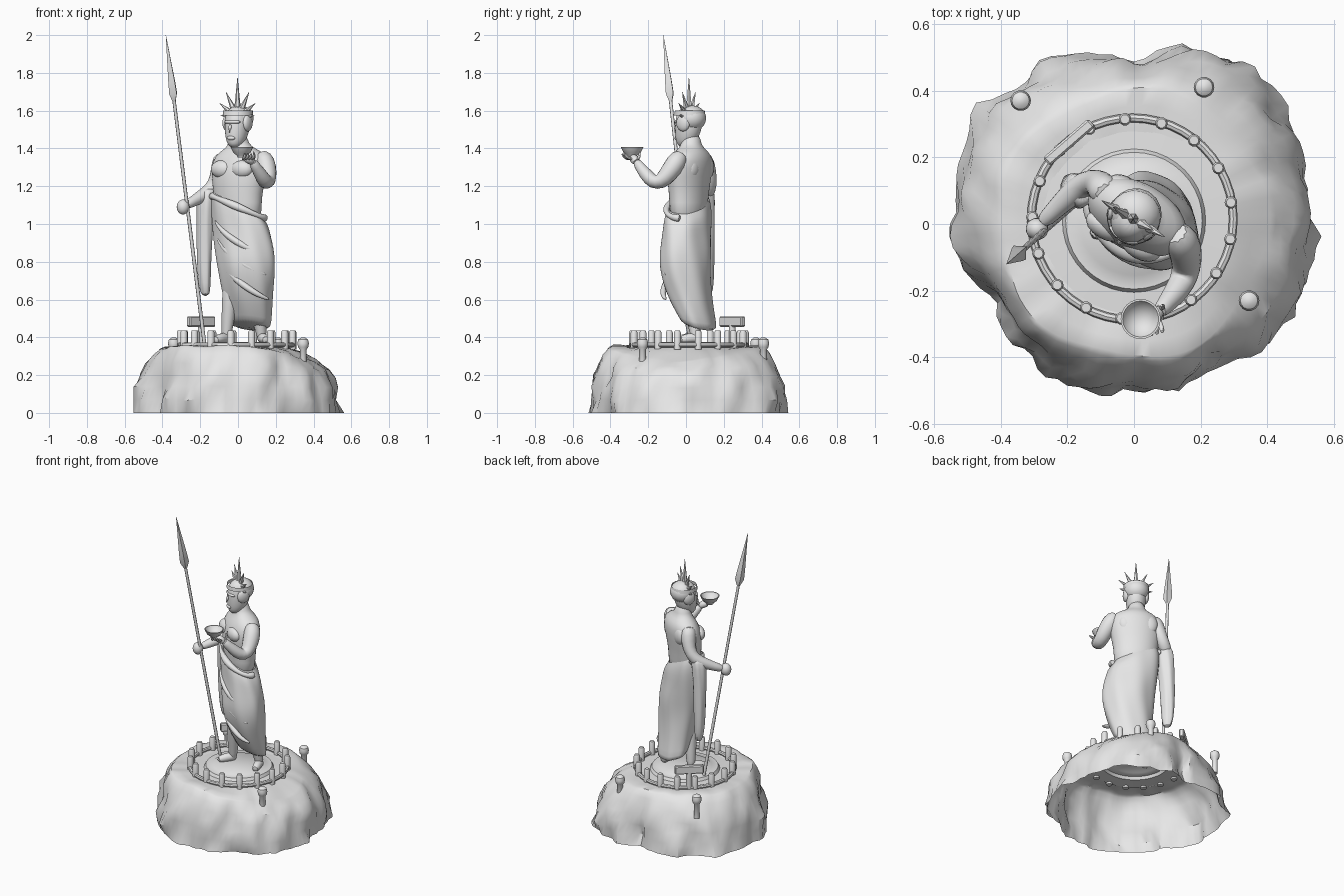
import bpy, bmesh, math, random
from mathutils import Vector, Matrix, noise

if "Cube" in bpy.data.objects:
    bpy.data.objects.remove(bpy.data.objects["Cube"])

random.seed(4)
YAW = math.radians(-30)          # the figure is turned toward its right
stone = bpy.data.materials.new("grey_stone")
stone.diffuse_color = (0.8, 0.8, 0.8, 1)
stone.use_nodes = True
stone.node_tree.nodes["Principled BSDF"].inputs["Base Color"].default_value = stone.diffuse_color


def finish(name, bm, subdiv=0, angle=60):
    bmesh.ops.recalc_face_normals(bm, faces=bm.faces)
    me = bpy.data.meshes.new(name)
    bm.to_mesh(me)
    bm.free()
    me.materials.append(stone)
    ob = bpy.data.objects.new(name, me)
    bpy.context.collection.objects.link(ob)
    if subdiv:
        ob.modifiers.new("smooth", "SUBSURF").levels = subdiv
    bpy.ops.object.select_all(action='DESELECT')
    ob.select_set(True)
    bpy.context.view_layer.objects.active = ob
    bpy.ops.object.shade_smooth_by_angle(angle=math.radians(angle))
    return ob


def skin(name, rings, caps=(True, True), subdiv=1, angle=60):
    """Bridge rings of points into a tube."""
    bm = bmesh.new()
    vs = [[bm.verts.new(p) for p in r] for r in rings]
    n = len(vs[0])
    for a, b in zip(vs, vs[1:]):
        for i in range(n):
            bm.faces.new((a[i], a[(i + 1) % n], b[(i + 1) % n], b[i]))
    if caps[0]:
        bm.faces.new(vs[0][::-1])
    if caps[1]:
        bm.faces.new(vs[-1])
    return finish(name, bm, subdiv, angle)


def loft(name, sections, n=16, yaw=YAW, folds=0, caps=(True, True), subdiv=1):
    """Sections: cx, cy, z, half width, half depth, tilt along x, tilt along y."""
    rings = []
    for s in sections:
        cx, cy, z, a, b = s[:5]
        tx, ty = s[5:] if len(s) > 5 else (0, 0)
        ring = []
        for i in range(n):
            t = 2 * math.pi * i / n
            f = 1 + folds * (math.sin(7 * t + 9 * z) + 0.6 * math.sin(4 * t - 14 * z))
            x, y = a * f * math.cos(t), b * f * math.sin(t)
            dx = x * math.cos(yaw) - y * math.sin(yaw)
            dy = x * math.sin(yaw) + y * math.cos(yaw)
            ring.append((cx + dx, cy + dy, z + tx * dx + ty * dy))
        rings.append(ring)
    return skin(name, rings, caps, subdiv)


def limb(name, pts, n=10, subdiv=1, angle=60):
    """Round tube through points of x, y, z, radius."""
    rings = []
    for i, p in enumerate(pts):
        d = Vector(pts[min(i + 1, len(pts) - 1)][:3]) - Vector(pts[max(i - 1, 0)][:3])
        q = d.to_track_quat('Z', 'Y')
        rings.append([Vector(p[:3]) + q @ Vector((p[3] * math.cos(k * math.tau / n),
                      p[3] * math.sin(k * math.tau / n), 0)) for k in range(n)])
    return skin(name, rings, subdiv=subdiv, angle=angle)


def lathe(name, profile, center=(0, 0), n=40, caps=(False, False), angle=40):
    return skin(name, [[(center[0] + r * math.cos(k * math.tau / n),
                         center[1] + r * math.sin(k * math.tau / n), z) for k in range(n)]
                       for r, z in profile], caps, 0, angle)


def blob(name, loc, size, yaw=YAW):
    bm = bmesh.new()
    m = Matrix.Translation(loc) @ Matrix.Rotation(yaw, 4, 'Z') @ Matrix.Diagonal((*size, 1))
    bmesh.ops.create_uvsphere(bm, u_segments=16, v_segments=10, radius=1, matrix=m)
    return finish(name, bm)


def turned(x, y, z, c=(0, 0.02)):
    """Figure-space point to world."""
    return (c[0] + x * math.cos(YAW) - y * math.sin(YAW),
            c[1] + x * math.sin(YAW) + y * math.cos(YAW), z)


# Rock: hollow shell with an irregular foot and a lower right shoulder
foot = [.54, .53, .55, .58, .57, .55, .485, .53, .56, .55, .57, .55,
        .555, .53, .48, .50, .515, .53, .50, .52, .48, .54, .55, .54]
N = 96
rings = []
for t, z in [(0, 0), (.06, .07), (.13, .14), (.28, .2), (.45, .26), (.68, .31),
             (.9, .342), (1.05, .352), (1.35, .352), (1.8, .347)]:
    ring = []
    for k in range(N):
        a = math.tau * k / N
        j, f = divmod(k * 24 / N, 1)
        R = foot[int(j)] * (1 - f) + foot[(int(j) + 1) % 24] * f
        rim = .405 + .012 * math.sin(5 * a + 1)
        r = R + (rim - R) * t if t <= 1.05 else rim - (t - 1.05) / .75 * (rim - .27)
        p = Vector((math.cos(a) * 4, math.sin(a) * 4, z * 8))
        w = max(0, 1.1 - t)
        r += w * (.035 * noise.noise(p) + .02 * noise.noise(p * 2.3))
        low = max(0, math.cos(a + .1)) ** 2 * .2 * min(1, t * 1.5) * max(0, min(1, (r - .31) / .08))
        zz = z * (1 - low)
        if 0 < t < 1.4:
            zz += .012 * noise.noise(p * 1.2)
        ring.append((r * math.cos(a), r * math.sin(a), zz))
    rings.append(ring)
skin("rock_base", rings, (False, False), 0, 35)

# Round floor with a low step
lathe("plinth", [(.3, .346), (.215, .35), (.205, .368), (.165, .37), (.16, .374)],
      (0, .01), caps=(False, True))

# Railing ring, short posts and three bollards
bpy.ops.mesh.primitive_torus_add(major_radius=.303, minor_radius=.013, major_segments=48,
                                 minor_segments=8, location=(-.005, .015, .36))
ring = bpy.context.object
ring.name = "rail_ring"
ring.data.materials.append(stone)
bpy.ops.object.shade_smooth_by_angle()
for k in range(17):
    a = math.tau * (k + .45) / 17
    x, y = -.005 + .3 * math.cos(a), .015 + .3 * math.sin(a)
    lathe("rail_post", [(.019, .335), (.019, .425), (.014, .436)], (x, y), 10, (True, True))
for x, y in [(-.34, .37), (.21, .41), (.345, -.23)]:
    lathe("bollard", [(.018, .24), (.018, .335), (.027, .348), (.031, .368),
                      (.026, .388), (.012, .398)], (x, y), 14, (True, True))

# Sign plate on the railing
bm = bmesh.new()
bmesh.ops.create_cube(bm, size=1, matrix=Matrix.Translation((-.195, .245, .483))
                      @ Matrix.Rotation(math.radians(41), 4, 'Z') @ Matrix.Diagonal((.18, .032, .055, 1)))
bmesh.ops.bevel(bm, geom=bm.edges[:], offset=.006, segments=1, affect='EDGES')
finish("sign_plate", bm, 0, 30)
limb("sign_stem", [(-.195, .245, .34, .018), (-.195, .245, .47, .018)], subdiv=0)

# Torso and chest
loft("torso", [(.01, .01, 1.0, .13, .085), (0, .015, 1.12, .135, .09), (0, .015, 1.2, .148, .097),
               (.01, .02, 1.3, .168, .106), (.018, .03, 1.365, .155, .09),
               (.012, .03, 1.4, .085, .062), (.003, .028, 1.425, .052, .052),
               (0, .025, 1.48, .048, .05)], 20)
for s in (-1, 1):
    blob("chest_muscle", turned(s * .06, -.065, 1.29), (.065, .04, .048))
    blob("shoulder_blade", turned(s * .07, .062, 1.3), (.055, .035, .065))

# Head with face and hair
loft("head", [turned(0, -.035, 1.405) + (.022, .022), turned(0, -.028, 1.425) + (.043, .048),
              turned(0, -.016, 1.46) + (.058, .066), turned(0, -.008, 1.51) + (.066, .075),
              turned(0, -.004, 1.55) + (.068, .077), turned(0, 0, 1.595) + (.06, .068),
              turned(0, 0, 1.625) + (.03, .036)], 16)
limb("nose", [turned(0, -.078, 1.53) + (.008,), turned(0, -.09, 1.5) + (.012,),
              turned(0, -.09, 1.483) + (.013,)], 8)
blob("brow", turned(0, -.062, 1.54), (.05, .021, .012))
blob("mouth", turned(0, -.074, 1.455), (.024, .013, .012))
blob("hair", turned(0, .014, 1.56), (.077, .075, .068))
for s in (-1, 1):
    blob("side_hair", turned(s * .062, -.005, 1.535), (.02, .04, .045))

# Crown: band and a fan of seven spikes
loft("crown_band", [turned(0, 0, 1.575) + (.08, .084), turned(0, 0, 1.6) + (.078, .08)], 20,
     caps=(False, False), subdiv=0)
for k, length in zip(range(-3, 4), (.06, .09, .11, .17, .11, .09, .06)):
    a = math.radians(k * 27)
    d = (math.sin(a), math.cos(a))
    limb("crown_spike", [turned(d[0] * q, -.005, 1.56 + d[1] * q) + (r,)
                         for q, r in ((.045, .018), (.045 + length, .001))], 6, 0, 30)

# Left arm raised, with hand and bowl
limb("left_arm", [(.12, -.02, 1.375, .04), (.145, -.05, 1.33, .058), (.157, -.09, 1.27, .053),
                  (.158, -.135, 1.22, .045), (.145, -.175, 1.22, .042), (.118, -.215, 1.265, .037),
                  (.092, -.245, 1.305, .028), (.075, -.265, 1.335, .024)])
limb("left_palm", [(.08, -.258, 1.325, .022), (.06, -.275, 1.345, .027), (.03, -.285, 1.352, .02)])
for i in range(4):
    o = i * .016
    limb("left_finger", [(.07 - o, -.28 - o * .4, 1.34, .01), (.085 - o, -.315 - o * .3, 1.355, .009),
                         (.085 - o, -.325 - o * .3, 1.375, .007)], 6)
limb("left_thumb", [(.08, -.255, 1.34, .012), (.09, -.245, 1.365, .01), (.08, -.245, 1.385, .007)], 6)
lathe("bowl", [(.022, 1.352), (.026, 1.362), (.045, 1.377), (.06, 1.407), (.054, 1.407),
               (.04, 1.384), (.012, 1.372)], (.02, -.285), 24, (True, True))

# Right arm lowered, with fist
limb("right_arm", [(-.08, .085, 1.37, .04), (-.092, .105, 1.32, .054), (-.108, .125, 1.24, .046),
                   (-.145, .125, 1.175, .043), (-.195, .085, 1.145, .038), (-.245, .035, 1.115, .028),
                   (-.28, 0, 1.097, .025)])
blob("right_fist", (-.291, -.015, 1.09), (.034, .033, .04))

# Spear
base, tip = Vector((-.178, .06, .37)), Vector((-.382, -.12, 2.0))
at = lambda t: tuple(base.lerp(tip, t))
limb("spear_shaft", [at(0) + (.01,), at(.8) + (.009,)], 8, 0)
limb("spear_head", [at(t) + (r,) for t, r in ((.785, .011), (.81, .028), (.85, .024), (.92, .013), (1, .001))],
     4, 0, 20)

# Draped robe: top edge slants from arm to hip, hem lifts over the front leg
loft("robe", [(-.005, .015, 1.11, .138, .093, -.45, 0), (0, .012, 1.08, .152, .104, -.42, 0),
              (.01, .01, 1.03, .163, .11, -.25, 0), (.022, .005, .95, .165, .112, -.1, 0),
              (.035, 0, .87, .165, .122), (.042, -.005, .8, .162, .128),
              (.047, 0, .72, .155, .122), (.05, .015, .64, .143, .112),
              (.055, .035, .56, .132, .1, -.05, -.1), (.058, .06, .49, .123, .09, -.15, -.25),
              (.058, .07, .45, .115, .082, -.2, -.3)], 40, folds=.022, caps=(False, True))
# Rolled fold around the waist and diagonal folds over the front
roll = []
for i in range(15):
    a = math.radians(-200 + i * 220 / 14)
    p = turned(.15 * math.cos(a), .103 * math.sin(a), 0, (.003, .012))
    roll.append((p[0], p[1], 1.09 - .42 * p[0], .019 + .005 * math.sin(i)))
limb("waist_roll", roll, 8)
for z0, z1 in ((1.02, .84), (.93, .73), (.83, .6)):
    pts = []
    for i in range(7):
        a = math.radians(-20 - i * 20)
        z = z1 + (z0 - z1) * (i / 6) ** 1.5
        p = turned(.152 * math.cos(a), .112 * math.sin(a), z, (.04 - (z - .8) * .12, .0))
        pts.append(p + (.017 * math.sin(math.pi * (i + .5) / 7) + .003,))
    limb("robe_fold", pts, 8)

# Cloth hanging from the right forearm
loft("hanging_cloth", [(-.155, .1, 1.19, .03, .035), (-.165, .1, 1.165, .05, .055),
                       (-.172, .1, 1.08, .046, .055), (-.177, .105, .95, .04, .05),
                       (-.18, .108, .8, .037, .045), (-.178, .11, .68, .03, .038),
                       (-.172, .112, .615, .02, .025)], 20, yaw=math.radians(30), folds=.06)

# Legs and feet
for side, hip, ankle, toe in (("right", (-.03, .0, .72), (-.062, .035, .41), (-.125, -.045, .385)),
                              ("left", (.1, .03, .6), (.125, .05, .41), (.15, -.035, .385))):
    mid = [(h + k) / 2 for h, k in zip(hip, ankle)]
    limb(side + "_leg", [(*hip, .055), (*mid, .043), (*ankle, .028), (ankle[0], ankle[1], .378, .028)])
    limb(side + "_foot", [(ankle[0] + .005, ankle[1] + .02, .39, .022), (*ankle[:2], .398, .03),
                          ((ankle[0] + toe[0]) / 2, (ankle[1] + toe[1]) / 2, .394, .028),
                          (*toe, .022)])
